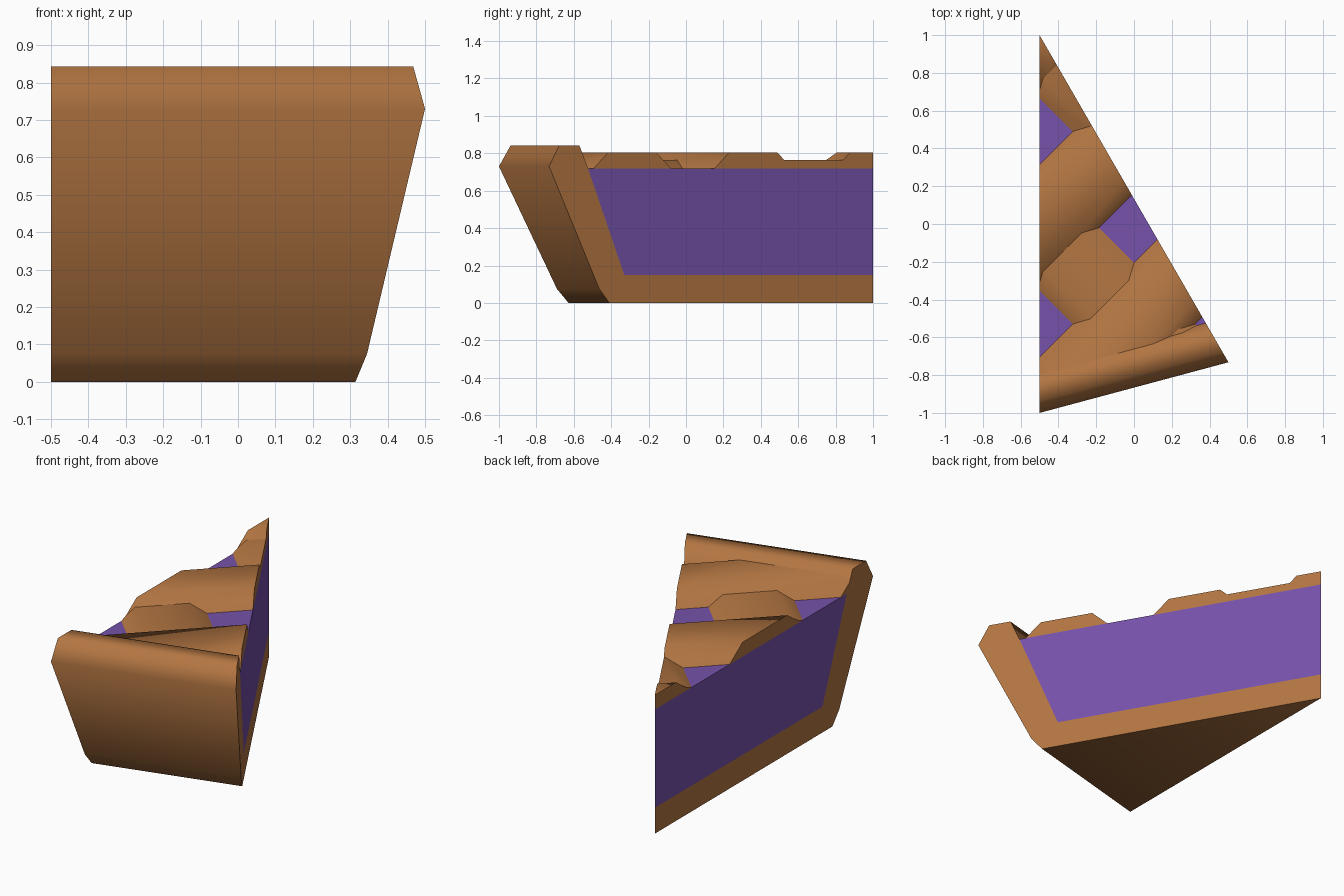
import bpy, bmesh, math
from mathutils import Vector

if "Cube" in bpy.data.objects:
    bpy.data.objects.remove(bpy.data.objects["Cube"])


def material(name, rgb):
    m = bpy.data.materials.new(name)
    m.diffuse_color = (*rgb, 1)
    m.use_nodes = True
    m.node_tree.nodes["Principled BSDF"].inputs["Base Color"].default_value = m.diffuse_color
    return m


BROWN = material("baked crust brown", (0.445, 0.178, 0.054))
PURPLE = material("berry purple", (0.181, 0.084, 0.402))

APEX = Vector((-0.5, 1.0, 0.0))
ANGLE = math.radians(30)
FILL_Z = 0.72


def ray_point(r, z, a):
    return APEX + Vector((r * math.sin(a), -r * math.cos(a), z))


def finish(bm, name, mat, smooth):
    bmesh.ops.recalc_face_normals(bm, faces=bm.faces)
    me = bpy.data.meshes.new(name)
    bm.to_mesh(me)
    bm.free()
    me.materials.append(mat)
    ob = bpy.data.objects.new(name, me)
    bpy.context.collection.objects.link(ob)
    if smooth:
        bpy.ops.object.select_all(action='DESELECT')
        ob.select_set(True)
        bpy.context.view_layer.objects.active = ob
        bpy.ops.object.shade_smooth_by_angle(angle=math.radians(smooth))
    return ob


def wedge(name, profile, mat, smooth=0):
    """Sweep an (r, z) profile between the two cut sides of the slice."""
    bm = bmesh.new()
    left = [bm.verts.new(ray_point(r, z, 0)) for r, z in profile]
    right = [l if r == 0 else bm.verts.new(ray_point(r, z, ANGLE))
             for l, (r, z) in zip(left, profile)]
    bm.faces.new(left)
    bm.faces.new(right[::-1])
    for i in range(len(profile)):
        j = (i + 1) % len(profile)
        quad = list(dict.fromkeys((left[i], left[j], right[j], right[i])))
        if len(quad) > 2:
            bm.faces.new(quad)
    return finish(bm, name, mat, smooth)


# Crust shell with rolled lip, and the filling that sits in it
wedge("crust", [(0, 0), (1.628, 0), (1.69, 0.075), (2.0, 0.73), (1.937, 0.843),
                (1.813, 0.843), (1.76, FILL_Z), (1.536, 0.15), (0, 0.15)], BROWN, 70)
wedge("filling", [(0, 0.15), (1.536, 0.15), (1.76, FILL_Z), (0, FILL_Z)], PURPLE)

# Planes that trim the lattice: two cut sides and the inner wall of the lip
c15 = math.cos(ANGLE / 2)
CUTS = [
    (APEX, Vector((-1, 0, 0))),
    (APEX, Vector((math.cos(ANGLE), math.sin(ANGLE), 0))),
    (ray_point(1.76, FILL_Z, 0),
     Vector((math.sin(ANGLE / 2), -c15, -0.053 * c15 / 0.123))),
]


def lattice_strip(name, offset, sign, top):
    """Diagonal strip centred on the line y + sign * x = offset."""
    across = Vector((sign, 1, 0)) / 2
    along = Vector((1, -sign, 0))
    section = [(-0.325, FILL_Z), (-0.205, top), (0.205, top), (0.325, FILL_Z)]
    bm = bmesh.new()
    ends = [[bm.verts.new(across * (offset + w) + along * t + Vector((0, 0, z)))
             for w, z in section] for t in (-3, 3)]
    for e in ends:
        bm.faces.new(e)
    for i in range(4):
        j = (i + 1) % 4
        bm.faces.new((ends[0][i], ends[0][j], ends[1][j], ends[1][i]))
    for co, no in CUTS:
        cut = bmesh.ops.bisect_plane(
            bm, geom=bm.verts[:] + bm.edges[:] + bm.faces[:],
            plane_co=co, plane_no=no, clear_outer=True)["geom_cut"]
        edges = [g for g in cut if isinstance(g, bmesh.types.BMEdge)]
        if edges:
            bmesh.ops.edgeloop_fill(bm, edges=edges)
    finish(bm, name, BROWN, 60)


# Lower strips run one way, higher strips cross over them
for i, d in enumerate((0.49, -0.53)):
    lattice_strip(f"lower_lattice_strip_{i + 1}", d, 1, 0.765)
for i, s in enumerate((1.51, 0.49, -0.53)):
    lattice_strip(f"upper_lattice_strip_{i + 1}", s, -1, 0.803)
